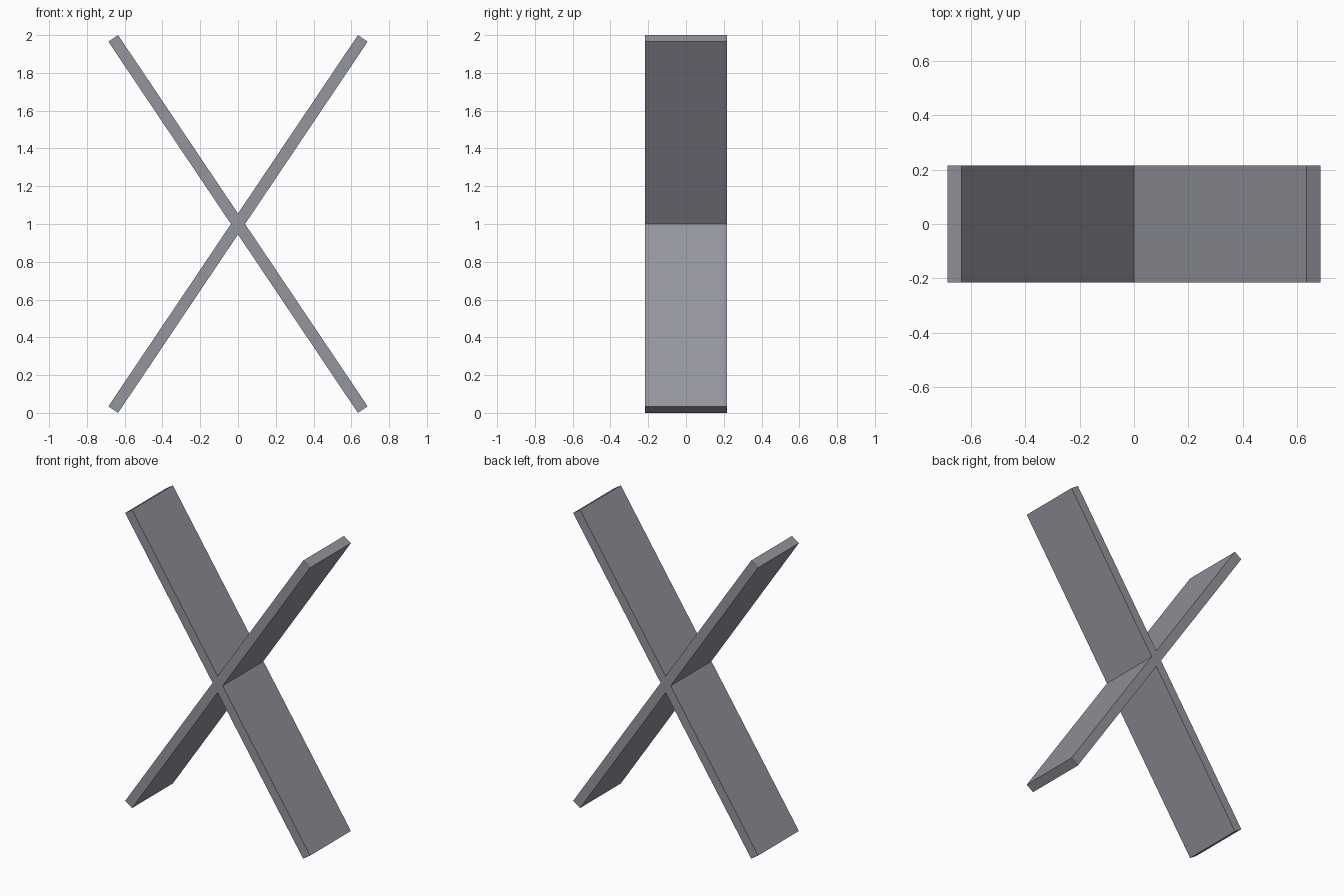
import bpy, bmesh, math
from mathutils import Vector

if "Cube" in bpy.data.objects:
    bpy.data.objects.remove(bpy.data.objects["Cube"])

HALF_X, HALF_Y, HALF_T = 0.687, 0.216, 0.031
ANGLE = math.atan2(0.830, 0.558)      # slope of each plank
CENTRE_Z = 1.0

d = Vector((math.cos(ANGLE), math.sin(ANGLE)))
n = Vector((d.y, -d.x)) * HALF_T
half_len = (1.0 - abs(n.y)) / d.y     # tips reach z = 0 and z = 2
tip = d * half_len

# Upper right arm, then the other arms and the inner corners by mirroring
low, high = tip + n, tip - n
side, top = HALF_T / d.y, HALF_T / d.x
profile = [(side, 0), low[:], high[:], (0, top),
           (-high.x, high.y), (-low.x, low.y), (-side, 0),
           (-low.x, -low.y), (-high.x, -high.y), (0, -top),
           (high.x, -high.y), (low.x, -low.y)]

grey = bpy.data.materials.new("cool grey")
grey.diffuse_color = (0.30, 0.30, 0.345, 1)
grey.use_nodes = True
grey.node_tree.nodes["Principled BSDF"].inputs["Base Color"].default_value = grey.diffuse_color

# Crossed planks: extrude the X profile along y
bm = bmesh.new()
face = bm.faces.new([bm.verts.new((x, -HALF_Y, z + CENTRE_Z)) for x, z in profile])
out = bmesh.ops.extrude_face_region(bm, geom=[face], use_keep_orig=True)
verts = [v for v in out["geom"] if isinstance(v, bmesh.types.BMVert)]
bmesh.ops.translate(bm, verts=verts, vec=(0, 2 * HALF_Y, 0))
bmesh.ops.recalc_face_normals(bm, faces=bm.faces[:])
# Split the concave caps into the four arms and the crossing
bmesh.ops.triangulate(bm, faces=[f for f in bm.faces if len(f.verts) > 4])
mesh = bpy.data.meshes.new("crossed_planks")
bm.to_mesh(mesh)
bm.free()
mesh.materials.append(grey)
obj = bpy.data.objects.new("crossed_planks", mesh)
bpy.context.collection.objects.link(obj)
